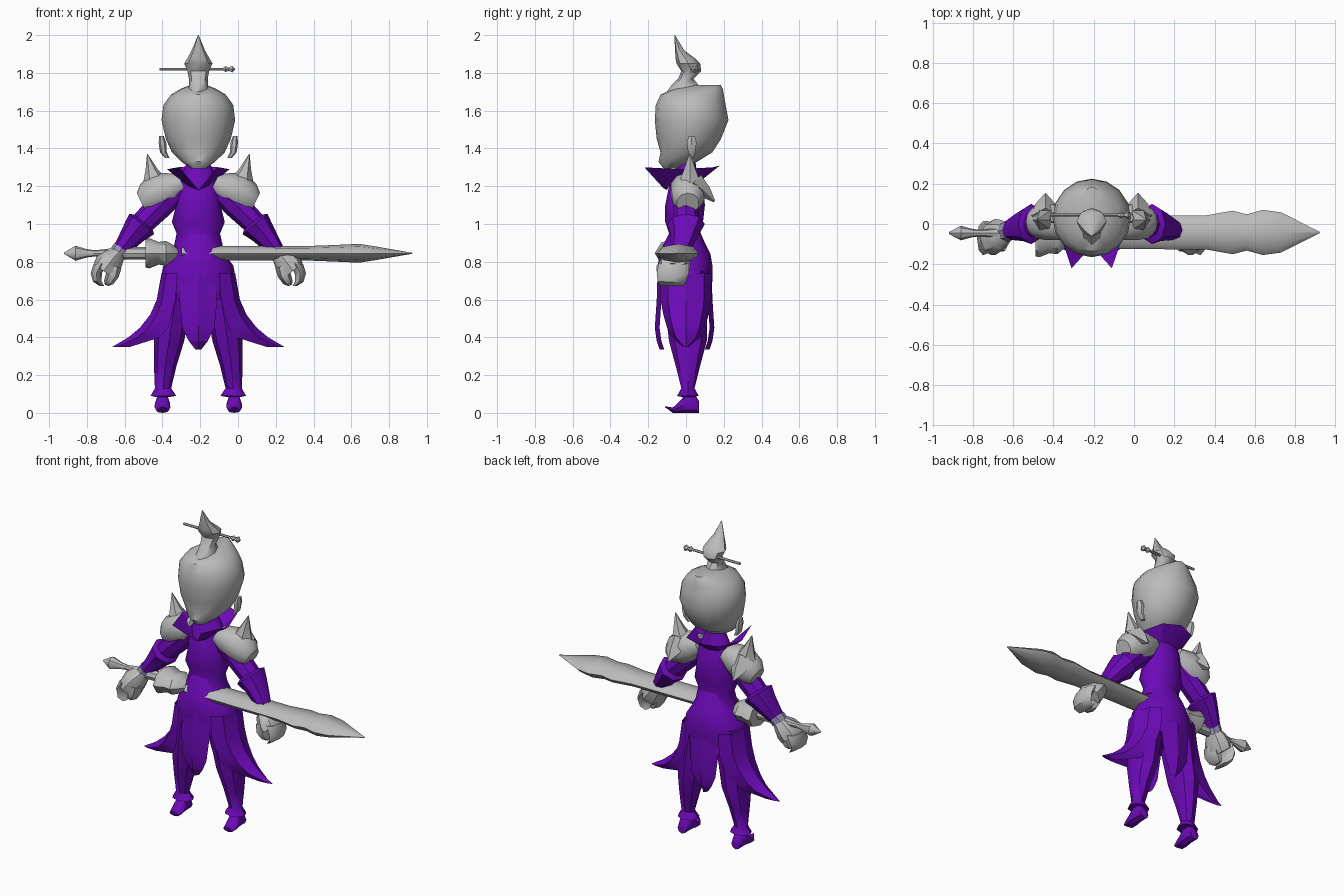
import bpy, bmesh, math
from mathutils import Vector as V

CX = -0.21  # centre line of the figure


def material(name, col):
    m = bpy.data.materials.new(name)
    m.diffuse_color = (*col, 1)
    return m


GREY = material("grey", (0.50, 0.50, 0.50))
PURPLE = material("purple", (0.15, 0.003, 0.48))
LILAC = material("lilac", (0.34, 0.30, 0.50))


def loft(name, rings, mat, closed=True, angle=40):
    """Skin a list of equal-length point rings; closed rings get end caps."""
    bm = bmesh.new()
    vs = [[bm.verts.new(p) for p in r] for r in rings]
    n = len(rings[0])
    for a, b in zip(vs, vs[1:]):
        for i in range(n if closed else n - 1):
            j = (i + 1) % n
            bm.faces.new((a[i], a[j], b[j], b[i]))
    if closed:
        bm.faces.new(vs[0])
        bm.faces.new(vs[-1])
    bmesh.ops.remove_doubles(bm, verts=bm.verts, dist=0.0005)
    bmesh.ops.recalc_face_normals(bm, faces=bm.faces)
    me = bpy.data.meshes.new(name)
    bm.to_mesh(me)
    bm.free()
    ob = bpy.data.objects.new(name, me)
    bpy.context.collection.objects.link(ob)
    me.materials.append(mat)
    bpy.ops.object.select_all(action='DESELECT')
    ob.select_set(True)
    bpy.context.view_layer.objects.active = ob
    bpy.ops.object.shade_smooth_by_angle(angle=math.radians(angle))
    return ob


def ring(c, u, v, n):
    c, u, v = V(c), V(u), V(v)
    return [c + u * math.cos(2 * math.pi * i / n) + v * math.sin(2 * math.pi * i / n) for i in range(n)]


def upright(name, rows, n, mat, x=CX, **kw):
    """Rows of z, half width, front y, back y."""
    return loft(name, [ring((x, (a + b) / 2, z), (w, 0, 0), (0, (b - a) / 2, 0), n)
                       for z, w, a, b in rows], mat, **kw)


def along_x(name, rows, n, mat, y, z):
    """Rows of x, half depth, half height."""
    return loft(name, [ring((x, y, z), (0, d, 0), (0, 0, h), n) for x, d, h in rows], mat)


def limb(name, s, rows, n, mat):
    """Rows of offset from centre, y, z, in-plane radius, depth radius."""
    d = V((s * (rows[-1][0] - rows[0][0]), 0, rows[-1][2] - rows[0][2])).normalized()
    side = V((d.z, 0, -d.x))
    return loft(name, [ring((CX + s * x, y, z), side * r, (0, q, 0), n) for x, y, z, r, q in rows], mat)


# head and topknot
upright("head", [(1.295, .04, -.12, -.03), (1.33, .09, -.145, .06), (1.38, .14, -.135, .14),
                 (1.45, .172, -.155, .185), (1.55, .195, -.165, .225), (1.63, .185, -.16, .21),
                 (1.685, .145, -.135, .2), (1.715, .095, -.07, .195), (1.735, .045, .02, .185)], 16, GREY)
upright("topknot", [(1.69, .065, -.11, .1), (1.73, .05, -.08, .07), (1.77, .05, -.04, .04),
                    (1.81, .058, -.025, .08), (1.85, .075, -.05, .075), (1.875, .06, -.055, .05),
                    (1.92, .035, -.058, -.01), (2.0, .002, -.062, -.058)], 8, GREY)
along_x("hair_pin", [(-.415, .008, .008), (-.08, .008, .008), (-.065, .018, .018), (-.05, .01, .01),
                     (-.03, .02, .02), (-.015, .002, .002)], 6, GREY, .045, 1.82)

# torso, neck and jacket flare
upright("torso", [(.88, .13, -.11, .09), (.95, .115, -.09, .075), (1.01, .14, -.11, .09),
                  (1.1, .118, -.11, .1), (1.2, .12, -.09, .09), (1.26, .09, -.06, .06),
                  (1.33, .055, -.05, .05)], 12, PURPLE)

# flared collar: open V at the front, pointed front corners
low = [(0, -.1, 1.18), (.05, -.09, 1.2), (.08, -.01, 1.22), (.06, .06, 1.23), (0, .08, 1.23)]
top = [(.01, -.12, 1.19), (.1, -.22, 1.3), (.165, -.03, 1.29), (.11, .14, 1.3), (0, .18, 1.31)]
both = [[(CX + s * p[0], p[1], p[2]) for s, pts in ((-1, r), (1, r[::-1])) for p in pts] for r in (low, top)]
loft("collar", both, PURPLE, closed=False, angle=20)

# skirt
upright("skirt", [(.97, .1, -.08, .07), (.9, .115, -.115, .1), (.84, .14, -.14, .13),
                  (.78, .185, -.15, .14), (.7, .2, -.15, .14), (.6, .2, -.13, .125)], 12, PURPLE)
for name, f, y0 in (("front_tail", -1, -.15), ("back_tail", 1, .135)):
    rows = [(.76, .09, 0), (.6, .1, .005), (.45, .085, .015), (.38, .05, .005), (.335, .015, -.01)]
    loft(name, [[(CX - w, y0 + f * (b - .025), z), (CX, y0 + f * b, z), (CX + w, y0 + f * (b - .025), z)]
                for z, w, b in rows], PURPLE, closed=False, angle=20)

for s, side in ((-1, "right"), (1, "left")):
    # sweeping side panel of the skirt: z, inner x, outer x, half depth, tip drop
    rows = [(.74, .11, .195, .135, 0), (.6, .12, .22, .135, 0), (.52, .14, .255, .12, 0),
            (.45, .16, .31, .1, 0), (.4, .2, .37, .075, 0), (.35, .36, .455, .015, 0)]
    arc = (-90, -45, 0, 45, 90)
    loft(side + "_skirt_panel",
         [[(CX + s * (a + (b - a) * math.cos(math.radians(t))), d * math.sin(math.radians(t)), z)
           for t in arc] for z, a, b, d, _ in rows], PURPLE, closed=False, angle=25)

    # leg with flared ankle cuff and upturned pointed shoe
    loft(side + "_leg", [ring((CX + s * x, y, z), (w, 0, 0), (0, d, 0), 8) for x, y, z, w, d in (
        (.1, 0, .75, .09, .11), (.13, 0, .55, .085, .11), (.155, .01, .38, .08, .1),
        (.175, .01, .25, .06, .065), (.187, .01, .13, .043, .035), (.185, .01, .09, .068, .057),
        (.187, .01, .085, .04, .035))], PURPLE)
    loft(side + "_shoe", [ring((CX + s * .19, y, z), (w, 0, 0), (0, 0, h), 8) for y, z, w, h in (
        (.07, .03, .03, .03), (.045, .05, .038, .05), (0, .05, .04, .05),
        (-.035, .03, .042, .03), (-.07, .014, .034, .014), (-.11, .032, .003, .003))], PURPLE)

    # arm: sleeve and flared forearm guard
    limb(side + "_sleeve", s, [(.1, 0, 1.19, .06, .07), (.2, 0, 1.1, .07, .07),
                               (.32, 0, .98, .06, .065)], 8, PURPLE)
    limb(side + "_forearm", s, [(.285, 0, 1.015, .05, .05), (.30, 0, 1.0, .085, .1), (.34, -.005, .955, .068, .08),
                                (.39, -.02, .89, .05, .06), (.425, -.035, .845, .04, .045)], 8, PURPLE)

    # hand: palm, finger block and thumb
    if s < 0:
        limb("wrist_band", s, [(.405, -.03, .872, .047, .056), (.43, -.038, .838, .047, .052)], 8, LILAC)
    limb(side + "_hand", s, [(.415, -.04, .855, .035, .045), (.45, -.055, .82, .06, .075),
                             (.48, -.065, .78, .075, .09), (.5, -.07, .75, .068, .085)], 8, GREY)
    limb(side + "_fingers", s, [(.515, -.065, .79, .04, .08), (.54, -.07, .74, .03, .085),
                                (.535, -.075, .695, .022, .075), (.51, -.075, .672, .012, .06)], 8, GREY)
    limb(side + "_thumb", s, [(.45, -.08, .78, .045, .06), (.455, -.085, .73, .035, .06),
                              (.475, -.08, .69, .026, .05), (.485, -.075, .675, .01, .03)], 6, GREY)

    # shoulder guard: cap over the arm, upright spike and rear point
    limb(side + "_shoulder_cap", s, [(.085, 0, 1.215, .055, .075), (.15, .005, 1.19, .09, .09),
                                     (.21, .01, 1.165, .1, .095), (.27, .01, 1.135, .085, .085),
                                     (.3, .01, 1.11, .06, .06)], 10, GREY)
    loft(side + "_shoulder_spike", [ring((CX + s * x, y, z), (w, 0, 0), (0, d, 0), 6) for x, y, z, w, d in (
        (.225, .02, 1.16, .09, .085), (.225, .02, 1.23, .065, .06),
        (.247, .02, 1.29, .032, .035), (.27, .02, 1.37, .002, .003))], GREY)
    loft(side + "_shoulder_rear_point", [ring((CX + s * .23, y, z), (w, 0, 0), (0, d, d), 4) for y, z, w, d in (
        (.04, 1.22, .07, .04), (.1, 1.17, .05, .025), (.15, 1.12, .005, .004))], GREY)

    # ear
    loft(side + "_ear", [ring((CX + s * x, .03, z), (w, 0, 0), (0, d, 0), 6) for x, z, w, d in (
        (.165, 1.35, .012, .015), (.185, 1.38, .018, .022), (.19, 1.43, .02, .03), (.195, 1.465, .012, .02))], GREY)

# sword: pommel and grip, guard, blade
along_x("sword_grip", [(-.92, .004, .004), (-.86, .036, .04), (-.8, .02, .022), (-.755, .016, .016),
                       (-.68, .025, .025), (-.62, .032, .032), (-.46, .032, .032)], 8, GREY, -.045, .845)
along_x("sword_guard", [(-.49, .11, .075), (-.47, .115, .08), (-.42, .095, .06), (-.38, .1, .065),
                        (-.345, .07, .045), (-.3, .01, .008)], 8, GREY, -.05, .845)
along_x("sword_blade", [(-.3, .08, .04), (.36, .085, .038), (.49, .108, .043), (.56, .09, .046),
                        (.64, .112, .05), (.73, .1, .036), (.925, .002, .002)], 8, GREY, -.042, .845)
